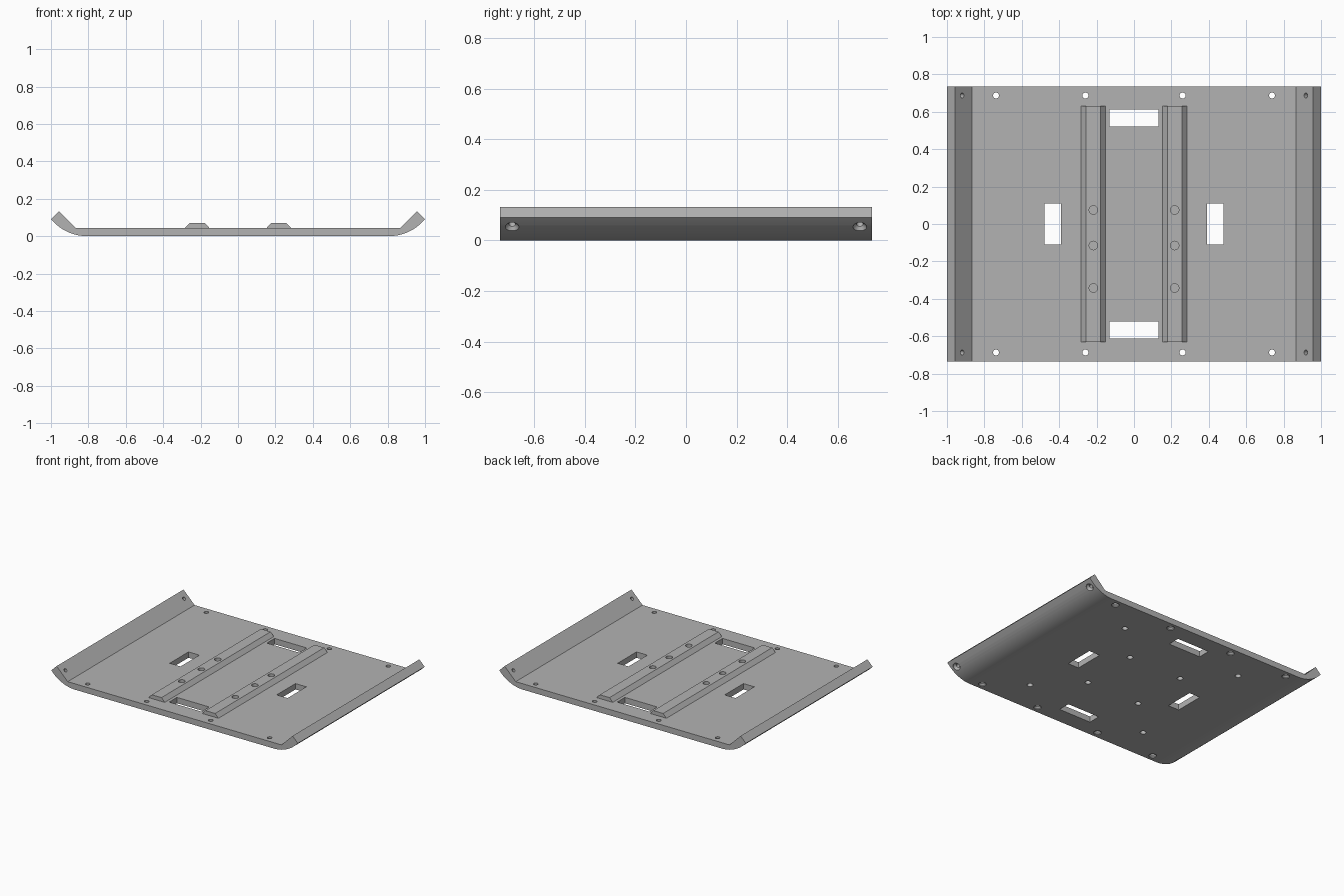
import bpy, bmesh, math
from mathutils import Matrix, Vector

if "Cube" in bpy.data.objects:
    bpy.data.objects.remove(bpy.data.objects["Cube"])

HALF_Y = 0.735      # half depth of the plate
TOP = 0.043         # plate thickness
RAIL_TOP = 0.071

grey = bpy.data.materials.new("grey metal")
grey.diffuse_color = (0.45, 0.45, 0.45, 1)
grey.use_nodes = True
grey.node_tree.nodes["Principled BSDF"].inputs["Base Color"].default_value = grey.diffuse_color


def make_object(name, bm):
    bmesh.ops.recalc_face_normals(bm, faces=bm.faces)
    mesh = bpy.data.meshes.new(name)
    bm.to_mesh(mesh)
    bm.free()
    mesh.materials.append(grey)
    ob = bpy.data.objects.new(name, mesh)
    bpy.context.collection.objects.link(ob)
    return ob


def extrude_profile(name, points, half):
    """Extrude an (x, z) outline along y."""
    bm = bmesh.new()
    face = bm.faces.new([bm.verts.new((x, -half, z)) for x, z in points])
    new = bmesh.ops.extrude_face_region(bm, geom=[face])["geom"]
    verts = [v for v in new if isinstance(v, bmesh.types.BMVert)]
    bmesh.ops.translate(bm, verts=verts, vec=(0, 2 * half, 0))
    return make_object(name, bm)


def add_lathe(bm, profile, matrix, sides=24):
    """Closed turned solid from (radius, height) pairs."""
    rings = []
    for r, h in profile:
        angles = [2 * math.pi * i / sides for i in range(sides)]
        rings.append([bm.verts.new(matrix @ Vector((r * math.cos(a), r * math.sin(a), h)))
                      for a in angles])
    for low, high in zip(rings, rings[1:]):
        for i in range(sides):
            j = (i + 1) % sides
            bm.faces.new((low[i], low[j], high[j], high[i]))
    bm.faces.new(rings[0][::-1])
    bm.faces.new(rings[-1])


def add_box(bm, x, y, w, d):
    m = Matrix.Translation((x, y, TOP / 2)) @ Matrix.Diagonal((w, d, 0.3, 1))
    bmesh.ops.create_cube(bm, size=1, matrix=m)


def cut(ob, cutter):
    mod = ob.modifiers.new("holes", "BOOLEAN")
    mod.operation = "DIFFERENCE"
    mod.solver = "EXACT"
    mod.object = cutter


# Plate outline: flat middle, rounded underside, 45 degree lips
R = 0.25
start = 0.91 - R * math.tan(math.pi / 8)
right = [(start + R * math.sin(a), R - R * math.cos(a))
         for a in (math.radians(45 * i / 10) for i in range(11))]
right += [(1.0, 0.09), (0.957, 0.133), (0.867, TOP)]
left = [(-x, z) for x, z in reversed(right)]
plate = extrude_profile("curved_plate", right + left, HALF_Y)

# Two bevelled rails on top of the plate
rails = []
for side, name in ((-1, "left_rail"), (1, "right_rail")):
    outline = [(0.152, TOP), (0.178, RAIL_TOP), (0.257, RAIL_TOP), (0.284, TOP)]
    rails.append(extrude_profile(name, [(side * x, z) for x, z in outline], 0.632))

# All slots and holes in one cutter
bm = bmesh.new()
for s in (-1, 1):
    add_box(bm, 0, s * 0.566, 0.262, 0.09)
    add_box(bm, s * 0.434, 0, 0.088, 0.218)

through = [(0.026, -0.02), (0.026, 0.006), (0.016, 0.016), (0.016, 0.1)]
blind = [(0.02, -0.02), (0.02, 0.025)]
rail_hole = [(0.023, 0.028), (0.023, 0.12)]
lip_hole = [(0.027, -0.08), (0.027, -0.026), (0.013, -0.012), (0.013, 0.1)]
for sy in (-1, 1):
    # countersunk fixing holes along the edges
    for x in (-0.738, -0.26, 0.26, 0.738):
        add_lathe(bm, through, Matrix.Translation((x, sy * 0.687, 0)))
    for sx in (-1, 1):
        # shallow holes in the underside
        for p in (0.49, 0.217):
            add_lathe(bm, blind, Matrix.Translation((sx * p, sy * p, 0)))
        # angled holes through the lips
        tilt = Matrix.Rotation(-sx * math.pi / 4, 4, "Y")
        add_lathe(bm, lip_hole, Matrix.Translation((sx * 0.94, sy * 0.687, 0.073)) @ tilt)
# blind holes in the rails
for sx in (-1, 1):
    for y in (0.075, -0.115, -0.342):
        add_lathe(bm, rail_hole, Matrix.Translation((sx * 0.217, y, 0)))
cutter = make_object("hole_cutter", bm)

parts = [plate] + rails
for ob in parts:
    cut(ob, cutter)

# Apply the cuts and drop the cutter
bpy.context.view_layer.update()
graph = bpy.context.evaluated_depsgraph_get()
meshes = [bpy.data.meshes.new_from_object(ob.evaluated_get(graph)) for ob in parts]
for ob, mesh in zip(parts, meshes):
    ob.modifiers.clear()
    ob.data = mesh
bpy.data.objects.remove(cutter)

for ob in parts:
    ob.select_set(True)
bpy.context.view_layer.objects.active = plate
bpy.ops.object.shade_smooth_by_angle(angle=math.radians(30))
